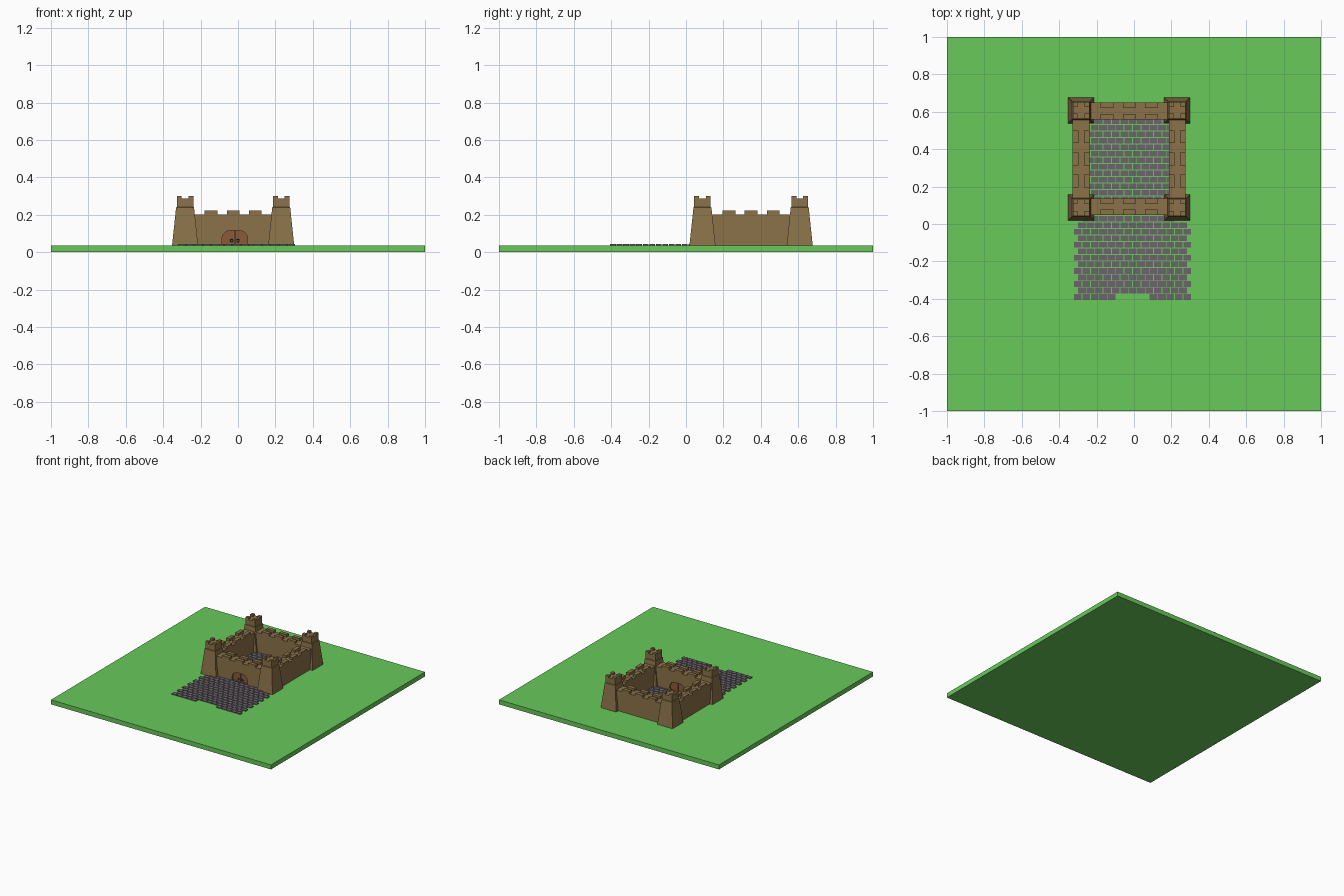
import bpy, bmesh, math
from mathutils import Matrix, Vector

if "Cube" in bpy.data.objects:
    bpy.data.objects.remove(bpy.data.objects["Cube"])

G = 0.037                      # ground top
CX, CY = -0.026, 0.348         # castle centre
DX, DY = 0.257, 0.26           # tower offsets from centre


def material(name, rgb):
    m = bpy.data.materials.new(name)
    m.diffuse_color = (*rgb, 1)
    m.use_nodes = True
    m.node_tree.nodes["Principled BSDF"].inputs["Base Color"].default_value = m.diffuse_color
    return m


GRASS = material("grass", (0.14, 0.59, 0.105))
STONE = material("sandstone", (0.26, 0.17, 0.068))
COBBLE = material("cobble_grey", (0.15, 0.13, 0.15))
WOOD = material("door_wood", (0.26, 0.10, 0.04))
IRON = material("iron", (0.02, 0.02, 0.02))


def box(bm, x0, x1, y0, y1, z0, z1):
    mat = Matrix.Translation(((x0 + x1) / 2, (y0 + y1) / 2, (z0 + z1) / 2))
    mat = mat @ Matrix.Diagonal((x1 - x0, y1 - y0, z1 - z0, 1))
    bmesh.ops.create_cube(bm, size=1, matrix=mat)


def finish(bm, name, mat):
    bmesh.ops.recalc_face_normals(bm, faces=bm.faces)
    me = bpy.data.meshes.new(name)
    bm.to_mesh(me)
    bm.free()
    ob = bpy.data.objects.new(name, me)
    bpy.context.collection.objects.link(ob)
    me.materials.append(mat)
    return ob


def prism(name, outline, y0, y1, mat):
    """Extrude an x-z outline from y0 to y1."""
    bm = bmesh.new()
    f = bm.faces.new([bm.verts.new((x, y0, z)) for x, z in outline])
    r = bmesh.ops.extrude_face_region(bm, geom=[f])
    verts = [v for v in r["geom"] if isinstance(v, bmesh.types.BMVert)]
    bmesh.ops.translate(bm, verts=verts, vec=(0, y1 - y0, 0))
    return finish(bm, name, mat)


# Ground slab
bm = bmesh.new()
box(bm, -1, 1, -1, 1, 0, G)
finish(bm, "ground", GRASS)

# Cobbles: staggered rows running from the forecourt into the courtyard
bm = bmesh.new()
PX, PY = 0.045, 0.0348
for row in range(28):
    y = -0.39 + row * PY
    n = 14 - row % 2
    for i in range(n):
        x = -0.008 + (i - (n - 1) / 2) * PX
        if row == 0 and 5 <= i <= 8:
            continue
        if y > 0.01 and abs(x - CX) > 0.235:
            continue
        box(bm, x - 0.0205, x + 0.0205, y - 0.0152, y + 0.0152, G - 0.005, G + 0.006)
finish(bm, "cobbles", COBBLE)


# Walls with merlons along the inner and outer edges
def wall(name, centre, length, angle):
    bm = bmesh.new()
    box(bm, -length / 2, length / 2, -0.045, 0.045, G - 0.005, 0.203)
    w = finish(bm, name, STONE)
    bm = bmesh.new()
    for i in (-1, 0, 1):
        for s in (-1, 1):
            x = i * 0.118
            box(bm, x - 0.034, x + 0.034, s * 0.03 - 0.015, s * 0.03 + 0.015, 0.202, 0.222)
    m = finish(bm, name + "_merlons", STONE)
    for ob in (w, m):
        ob.data.transform(Matrix.Translation(centre) @ Matrix.Rotation(angle, 4, "Z"))
    return w


front = wall("front_wall", Vector((CX, CY - 0.256, 0)), 2 * DX, 0)
wall("back_wall", Vector((CX, CY + 0.256, 0)), 2 * DX, 0)
wall("left_wall", Vector((CX - DX, CY, 0)), 2 * DY, math.pi / 2)
wall("right_wall", Vector((CX + DX, CY, 0)), 2 * DY, math.pi / 2)

# Corner towers: tapered shaft, straight head, corner merlons
for sx, side in ((-1, "left"), (1, "right")):
    for sy, end in ((-1, "front"), (1, "back")):
        bm = bmesh.new()
        rings = []
        for h, z in ((0.07, G - 0.005), (0.048, 0.24), (0.044, 0.242), (0.044, 0.286)):
            rings.append([bm.verts.new((a * h, b * h, z))
                          for a, b in ((-1, -1), (1, -1), (1, 1), (-1, 1))])
        for lo, hi in zip(rings, rings[1:]):
            for i in range(4):
                j = (i + 1) % 4
                bm.faces.new((lo[i], lo[j], hi[j], hi[i]))
        bm.faces.new(rings[0][::-1])
        bm.faces.new(rings[-1])
        for a in (-0.031, 0.031):
            for b in (-0.031, 0.031):
                box(bm, a - 0.013, a + 0.013, b - 0.013, b + 0.013, 0.285, 0.30)
        t = finish(bm, f"{end}_{side}_tower", STONE)
        t.data.transform(Matrix.Translation((CX + sx * DX, CY + sy * DY, 0)))

# Gate opening cut through the front wall
DC, HW, TOP, R = -0.017, 0.069, 0.116, 0.045


def arch_side(s, hw, top):
    """Bottom to crown outline of one gate half."""
    pts = [(DC + s * hw, G)]
    for k in range(6):
        a = math.radians(18 * k)
        pts.append((DC + s * (hw - R + R * math.cos(a)), top - R + R * math.sin(a)))
    return pts


outline = arch_side(1, HW, TOP) + arch_side(-1, HW, TOP)[::-1]
outline = [(x, z - 0.01 if z == G else z) for x, z in outline]
cutter = prism("gate_cutter", outline, 0, 0.2, STONE)
cutter.hide_render = True
mod = front.modifiers.new("gate_opening", "BOOLEAN")
mod.operation = "DIFFERENCE"
mod.solver = "EXACT"
mod.object = cutter
bpy.context.view_layer.objects.active = front
bpy.ops.object.modifier_apply(modifier=mod.name)
bpy.data.objects.remove(cutter)

# Two door leaves with ring handles
WY = CY - 0.256
for s, side in ((-1, "left"), (1, "right")):
    e = DC + s * 0.0015
    pts = arch_side(s, HW, TOP) + [(e, TOP), (e, G)]
    prism(side + "_door", pts, WY - 0.033, WY + 0.033, WOOD)
    bpy.ops.mesh.primitive_torus_add(
        major_segments=12, minor_segments=6, major_radius=0.007, minor_radius=0.002,
        location=(DC + s * 0.017, WY - 0.035, 0.062), rotation=(math.pi / 2, 0, 0))
    ring = bpy.context.object
    ring.name = side + "_door_ring"
    ring.data.materials.append(IRON)
